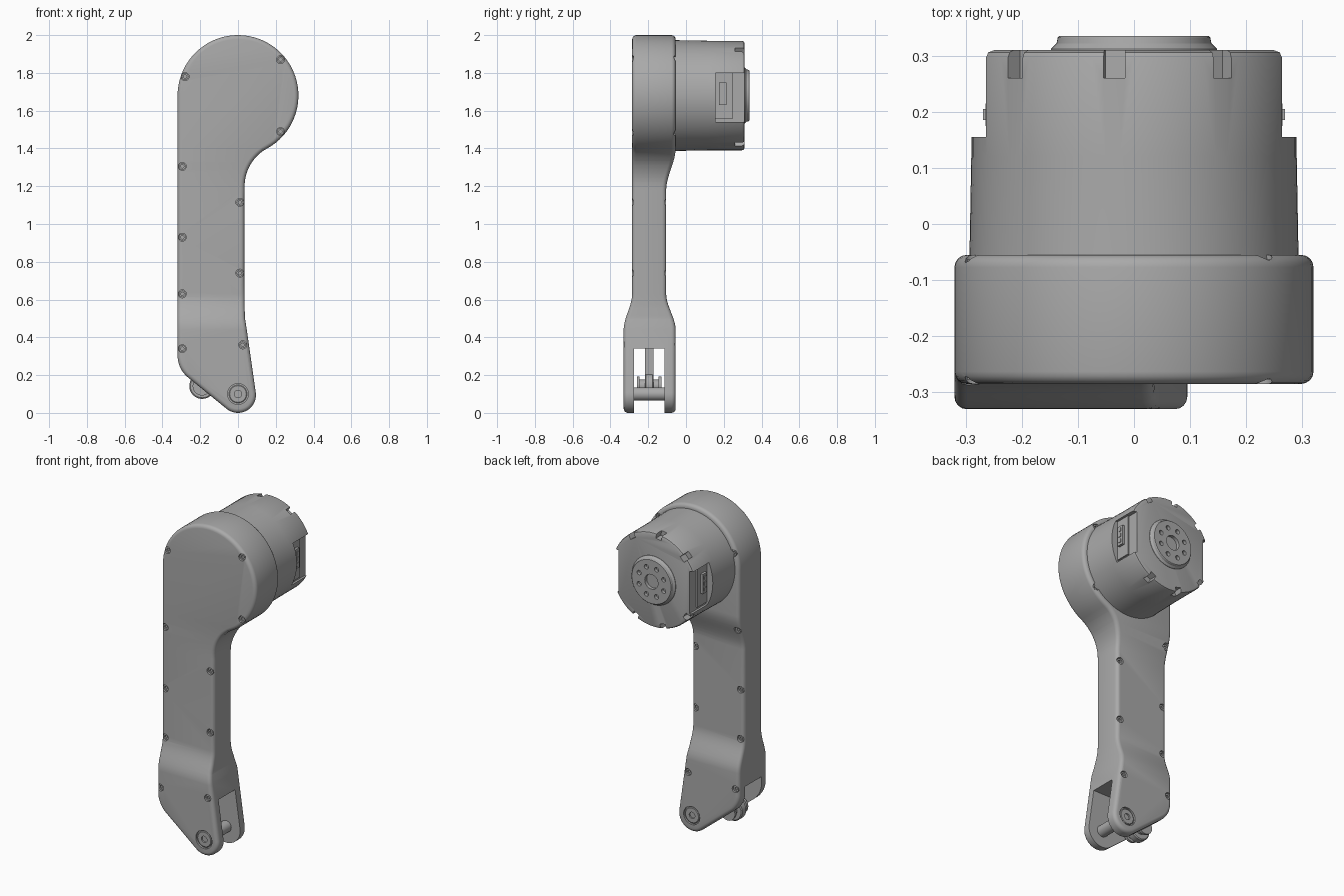
import bpy, bmesh
from math import sin, cos, radians, pi
from mathutils import Matrix, Vector

cube = bpy.data.objects.get("Cube")
if cube:
    bpy.data.objects.remove(cube)

grey = bpy.data.materials.new("machined_grey")
grey.use_nodes = True
grey.diffuse_color = (0.4, 0.4, 0.4, 1)
grey.node_tree.nodes["Principled BSDF"].inputs["Base Color"].default_value = (0.4, 0.4, 0.4, 1)

HEAD_Z = 1.68
PIVOT_Z = 0.095


def finish(name, bm):
    bmesh.ops.recalc_face_normals(bm, faces=bm.faces)
    mesh = bpy.data.meshes.new(name)
    bm.to_mesh(mesh)
    bm.free()
    mesh.materials.append(grey)
    ob = bpy.data.objects.new(name, mesh)
    bpy.context.collection.objects.link(ob)
    return ob


def lathe(name, profile, x=0, z=HEAD_Z, seg=32):
    """Turn a (radius, y) profile about an axis parallel to y, capped at both ends."""
    bm = bmesh.new()
    rings = []
    for r, y in profile:
        rings.append([bm.verts.new((x + r * cos(2 * pi * i / seg), y, z + r * sin(2 * pi * i / seg)))
                      for i in range(seg)])
    for a, b in zip(rings, rings[1:]):
        for i in range(seg):
            j = (i + 1) % seg
            bm.faces.new((a[i], a[j], b[j], b[i]))
    bm.faces.new(rings[0])
    bm.faces.new(rings[-1])
    return finish(name, bm)


def box(name, centre, size, turn=0):
    bm = bmesh.new()
    m = Matrix.Translation(centre) @ Matrix.Rotation(turn, 4, 'Y') @ Matrix.Diagonal((*size, 1))
    bmesh.ops.create_cube(bm, size=1, matrix=m)
    return finish(name, bm)


def cut(target, cutters):
    for c in cutters:
        c.hide_render = True
        mod = target.modifiers.new("cut", 'BOOLEAN')
        mod.operation = 'DIFFERENCE'
        mod.solver = 'EXACT'
        mod.object = c
    bpy.context.view_layer.objects.active = target
    for mod in list(target.modifiers):
        bpy.ops.object.modifier_apply(modifier=mod.name)
    for c in cutters:
        bpy.data.objects.remove(c)


def arc(cx, cz, r, a0, a1, n):
    return [Vector((cx + r * cos(radians(a0 + (a1 - a0) * i / n)),
                    cz + r * sin(radians(a0 + (a1 - a0) * i / n)))) for i in range(n + 1)]


def blend(z, z0, z1, v0, v1):
    t = min(max((z - z0) / (z1 - z0), 0), 1)
    return v0 + (v1 - v0) * t * t * (3 - 2 * t)


def front_y(z):
    return blend(z, 0.44, 0.63, -0.33, -0.285)


def back_y(z):
    if z < 0.9:
        return blend(z, 0.44, 0.63, -0.055, -0.105)
    return blend(z, 1.18, 1.4, -0.105, -0.055)


# Leg shell: rounded outline whose thickness follows the height
outline = (arc(0, PIVOT_Z, 0.095, -129, 8, 20)
           + [Vector((0.045, 0.45)), Vector((0.037, 0.5)), Vector((0.035, 0.56))]
           + arc(0.262, 1.2, 0.227, 180, 118.6, 12)
           + arc(0, HEAD_Z, 0.32, -61.4, 180, 48)[1:]
           + arc(-0.17, 0.304, 0.15, 180, 231, 10))
count = len(outline)
normals = []
for i in range(count):
    d = (outline[i] - outline[i - 1]).normalized() + (outline[(i + 1) % count] - outline[i]).normalized()
    normals.append(Vector((d.y, -d.x)).normalized())

ROUND = 0.022
steps = [(ROUND * (1 - sin(a)), ROUND * (1 - cos(a))) for a in (radians(90 * k / 4) for k in range(5))]
bm = bmesh.new()
rings = []
for side, order in ((0, steps), (1, steps[::-1])):
    for inset, depth in order:
        y = side + (depth if side == 0 else -depth)
        rings.append([bm.verts.new((p.x - n.x * inset, y, p.y - n.y * inset))
                      for p, n in zip(outline, normals)])
for a, b in zip(rings, rings[1:]):
    for i in range(count):
        j = (i + 1) % count
        bm.faces.new((a[i], a[j], b[j], b[i]))
bm.faces.new(rings[0])
bm.faces.new(rings[-1])
for start, end in ((0.44, 0.63), (1.18, 1.4)):
    for k in range(11):
        bmesh.ops.bisect_plane(bm, geom=bm.verts[:] + bm.edges[:] + bm.faces[:], dist=1e-5,
                               plane_co=(0, 0, start + (end - start) * k / 10), plane_no=(0, 0, 1))
for v in bm.verts:
    z = v.co.z
    v.co.y = front_y(z) + v.co.y if v.co.y < 0.5 else back_y(z) + v.co.y - 1
shell = finish("leg_shell", bm)

# Fork slot, screw bores and pivot recesses
FORK_Y = -0.195
cutters = [box("slot_cutter", (0, FORK_Y, 0.12), (1, 0.16, 0.44))]
screws = [(-0.28, 1.78), (0.225, 1.87), (0.225, 1.49), (-0.295, 1.305), (0.01, 1.115),
          (-0.295, 0.93), (0.01, 0.74), (-0.295, 0.63), (-0.295, 0.34), (0.025, 0.36)]
for x, z in screws:
    for y, s in ((front_y(z), 1), (back_y(z), -1)):
        cutters.append(lathe("bore_cutter", [(0.021, y - s * 0.03), (0.021, y + s * 0.022)], x, z, 16))
        lathe("screw", [(0.018, y + s * 0.023), (0.018, y + s * 0.008),
                        (0.009, y + s * 0.008), (0.009, y + s * 0.016)], x, z, 12)
for y, s in ((-0.33, 1), (-0.055, -1)):
    cutters.append(lathe("pivot_cutter", [(0.055, y - s * 0.03), (0.055, y + s * 0.012)], 0, 0.1))
    lathe("pivot_cap", [(0.048, y + s * 0.02), (0.048, y + s * 0.006), (0.044, y + s * 0.003),
                        (0.019, y + s * 0.003), (0.019, y + s * 0.014)], 0, 0.1)
cut(shell, cutters)

# Pivot pin and the push link inside the fork
lathe("pivot_pin", [(0.035, -0.28), (0.035, -0.11)], 0, 0.1)
box("push_link", (-0.19, FORK_Y, 0.26), (0.06, 0.045, 0.24))
lathe("link_eye", [(0.062, FORK_Y - 0.023), (0.068, FORK_Y - 0.018),
                   (0.068, FORK_Y + 0.018), (0.062, FORK_Y + 0.023)], -0.19, 0.142)
lathe("link_pin", [(0.035, FORK_Y - 0.065), (0.035, FORK_Y + 0.065)], -0.19, 0.142)
for s in (-1, 1):
    lathe("link_washer", [(0.05, FORK_Y + s * 0.05), (0.05, FORK_Y + s * 0.065)], -0.19, 0.142)

# Motor housing with rim notches and side windows
motor = lathe("motor_housing", [(0.294, -0.1), (0.29, 0.12), (0.29, 0.296), (0.286, 0.306), (0.276, 0.31)], seg=72)
cutters = []
for k in (0, 1, 2, 5, 6, 7):
    a = radians(-47 + 40 * k)
    cutters.append(box("notch_cutter", (0.29 * sin(a), 0.3, HEAD_Z + 0.29 * cos(a)), (0.038, 0.08, 0.06), a))
for s in (-1, 1):
    cutters.append(box("window_cutter", (s * 0.29, 0.25, HEAD_Z - 0.01), (0.1, 0.19, 0.26)))
cut(motor, cutters)

# Connectors inside the windows
for s in (-1, 1):
    box("connector_plate", (s * 0.24, 0.2, HEAD_Z), (0.02, 0.09, 0.25))
    box("connector_body", (s * 0.25, 0.195, HEAD_Z + 0.01), (0.03, 0.04, 0.12))
    for k in (-1, 0, 1):
        box("connector_pin", (s * 0.263, 0.195, HEAD_Z + 0.01 + k * 0.035), (0.012, 0.02, 0.02))

# Output hub with centre bore and bolt circle
hub = lathe("output_hub", [(0.15, 0.3), (0.148, 0.312), (0.138, 0.322), (0.136, 0.332), (0.133, 0.335)], seg=64)
cutters = [lathe("hub_cutter", [(0.045, 0.315), (0.045, 0.36)])]
for k in range(8):
    a = 2 * pi * (k + 0.5) / 8
    cutters.append(lathe("hub_cutter", [(0.014, 0.315), (0.014, 0.36)],
                         0.09 * cos(a), HEAD_Z + 0.09 * sin(a), 16))
cut(hub, cutters)

# Smooth the rounded surfaces and keep hard edges
bpy.ops.object.select_all(action='DESELECT')
for ob in bpy.context.scene.objects:
    if ob.type == 'MESH' and grey.name in ob.data.materials:
        ob.select_set(True)
        bpy.context.view_layer.objects.active = ob
bpy.ops.object.shade_smooth_by_angle(angle=radians(30))
